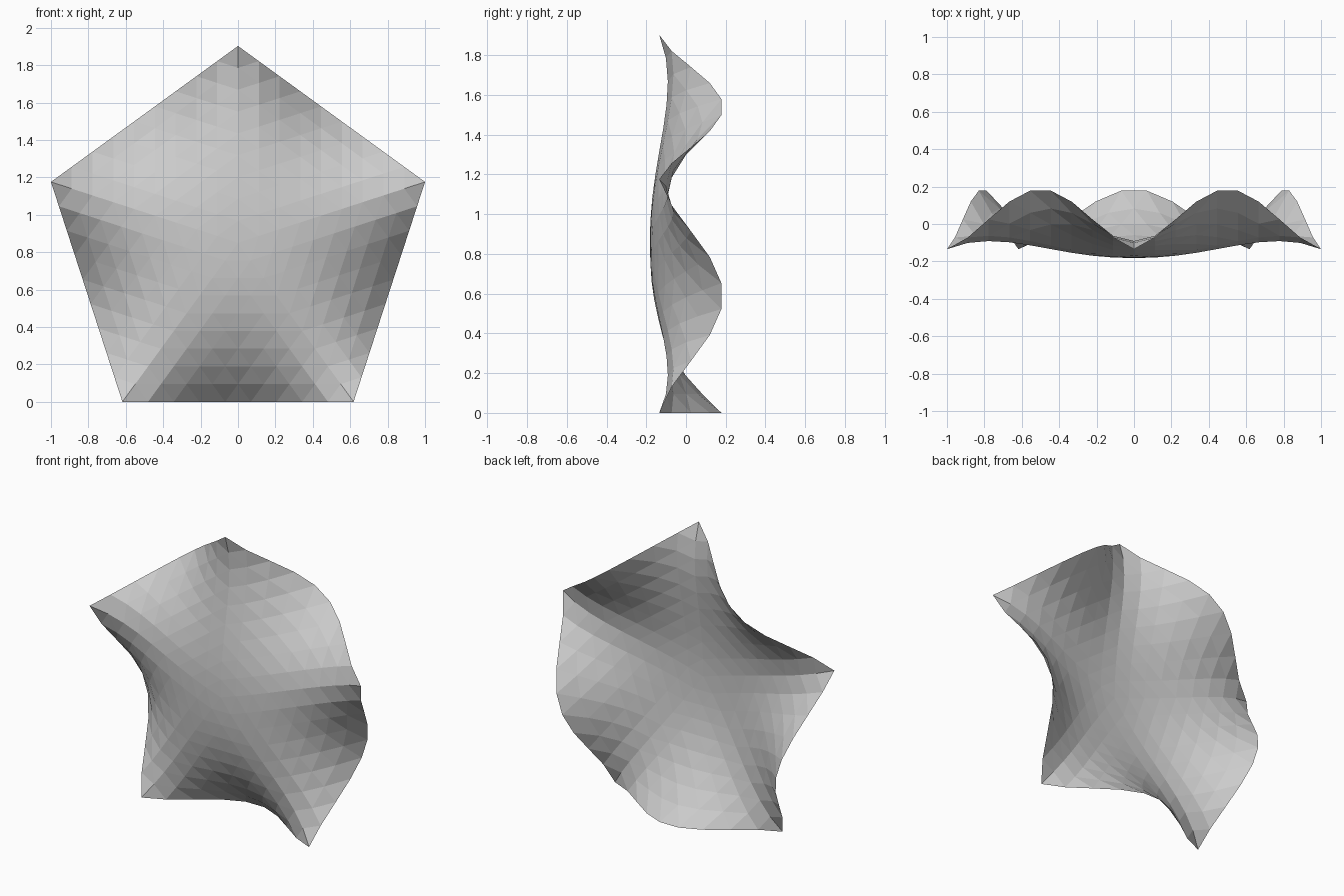
import bpy, bmesh
from math import sin, cos, pi, atan2, hypot, radians

if "Cube" in bpy.data.objects:
    bpy.data.objects.remove(bpy.data.objects["Cube"])

SEGS = 9                      # segments along each pentagon side
R = 1 / sin(radians(72))      # corner radius for a 2 unit width
APO = R * cos(radians(36))    # centre to side distance


def wave(x, z):
    """Depth: dished centre, five back lobes at the sides, five forward corners."""
    s = hypot(x, z) / APO
    lobe = -cos(5 * atan2(x, z))
    return -0.182 + 0.229 * s ** 2.2 + 0.139 * s ** 3.9 * lobe


corners = [(R * sin(2 * pi * i / 5), R * cos(2 * pi * i / 5)) for i in range(5)]
bm = bmesh.new()


def add(x, z):
    return bm.verts.new((x, wave(x, z), z + APO))


# concentric pentagonal rings, k points per side on ring k
rings = [[add(0, 0)]]
for k in range(1, SEGS + 1):
    ring = []
    for i in range(5):
        (ax, az), (bx, bz) = corners[i], corners[(i + 1) % 5]
        for j in range(k):
            t, s = j / k, k / SEGS
            ring.append(add(s * (ax + (bx - ax) * t), s * (az + (bz - az) * t)))
    rings.append(ring)

# triangular grid in each of the five sectors
for k in range(1, SEGS + 1):
    outer, inner = rings[k], rings[k - 1]
    for i in range(5):
        for j in range(k):
            o0 = outer[i * k + j]
            o1 = outer[(i * k + j + 1) % len(outer)]
            n0 = inner[(i * (k - 1) + j) % len(inner)]
            bm.faces.new((o0, n0, o1))
            if j < k - 1:
                n1 = inner[(i * (k - 1) + j + 1) % len(inner)]
                bm.faces.new((n0, n1, o1))

bmesh.ops.recalc_face_normals(bm, faces=bm.faces)
bm.faces.ensure_lookup_table()
if bm.faces[0].normal.y > 0:
    bmesh.ops.reverse_faces(bm, faces=bm.faces)

mesh = bpy.data.meshes.new("wavy_pentagon_sheet")
bm.to_mesh(mesh)
bm.free()
sheet = bpy.data.objects.new("wavy_pentagon_sheet", mesh)
bpy.context.collection.objects.link(sheet)
